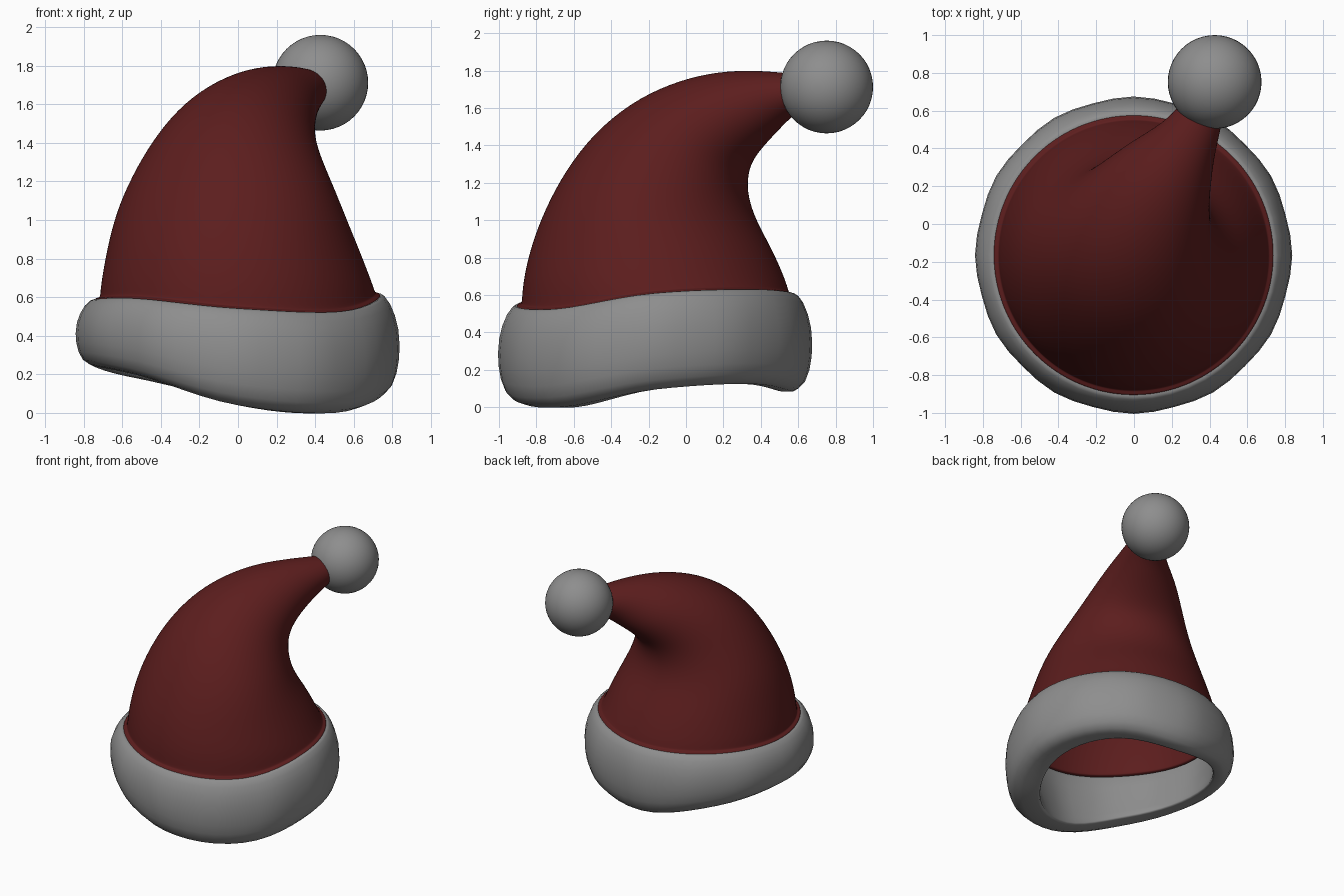
import bpy
import math
from mathutils import Vector

cube = bpy.data.objects.get("Cube")
if cube:
    bpy.data.objects.remove(cube, do_unlink=True)

SEGMENTS = 48
BASE = Vector((-0.002, -0.165, 0))
LEAN = math.atan2(0.9, 0.43)          # heading in which the tip flops over
ALONG = Vector((math.cos(LEAN), math.sin(LEAN), 0))
ACROSS = Vector((-ALONG.y, ALONG.x, 0))
UP = Vector((0, 0, 1))

# Heights of the fur band every 45 degrees, counter-clockwise from +x
BAND_TOP = [0.605, 0.625, 0.60, 0.595, 0.585, 0.59, 0.537, 0.52]
BAND_BOTTOM = [0.095, 0.125, 0.085, 0.18, 0.24, 0.195, 0.04, 0.0]


def material(name, color, roughness):
    mat = bpy.data.materials.new(name)
    mat.use_nodes = True
    mat.diffuse_color = (*color, 1)
    shader = mat.node_tree.nodes["Principled BSDF"]
    shader.inputs["Base Color"].default_value = (*color, 1)
    shader.inputs["Roughness"].default_value = roughness
    return mat


def around(values, angle):
    """Smooth periodic interpolation of evenly spaced values."""
    n = len(values)
    pos = (angle / math.tau * n) % n
    i = int(pos)
    t = pos - i
    a, b, c, d = (values[(i + k) % n] for k in (-1, 0, 1, 2))
    return b + 0.5 * t * (c - a + t * (2 * a - 5 * b + 4 * c - d + t * (3 * (b - c) + d - a)))


def loft(name, rings, mat, closed=False):
    """Skin a list of equal rings with quads."""
    n = len(rings[0])
    count = len(rings)
    faces = []
    for i in range(count if closed else count - 1):
        k = (i + 1) % count
        for j in range(n):
            m = (j + 1) % n
            faces.append((i * n + j, i * n + m, k * n + m, k * n + j))
    mesh = bpy.data.meshes.new(name)
    mesh.from_pydata([v for ring in rings for v in ring], [], faces)
    mesh.materials.append(mat)
    mesh.shade_smooth()
    obj = bpy.data.objects.new(name, mesh)
    bpy.context.collection.objects.link(obj)
    return obj


def radial(angle, radius, z):
    return BASE + Vector((radius * math.cos(angle), radius * math.sin(angle), z))


red = material("red felt", (0.107, 0.0125, 0.0125), 0.8)
fur = material("grey white fur", (0.27, 0.27, 0.27), 0.9)
angles = [math.tau * j / SEGMENTS for j in range(SEGMENTS)]

# Felt cone: a thin flat lip that follows the top of the band
lip = [(0.742, -0.02), (0.743, 0.004), (0.738, 0.010), (0.719, 0.014), (0.714, 0.022)]
rings = [[radial(a, r, around(BAND_TOP, a) + dz) for a in angles] for r, dz in lip]

# Felt cone: slanted sections (outer s, outer z, inner s, inner z, half width, side shift)
sections = [
    (-0.710, 0.67, 0.70, 0.67, 0.705, 0.003),
    (-0.675, 0.85, 0.625, 0.83, 0.66, 0.012),
    (-0.595, 1.06, 0.515, 1.0, 0.605, 0.02),
    (-0.48, 1.275, 0.475, 1.12, 0.535, 0.025),
    (-0.33, 1.475, 0.475, 1.21, 0.455, 0.037),
    (-0.13, 1.635, 0.50, 1.29, 0.38, 0.048),
    (0.09, 1.735, 0.56, 1.36, 0.315, 0.047),
    (0.32, 1.79, 0.64, 1.43, 0.25, 0.037),
    (0.53, 1.802, 0.73, 1.50, 0.18, 0.015),
    (0.72, 1.793, 0.80, 1.555, 0.137, 0.0),
    (0.88, 1.775, 0.89, 1.60, 0.105, 0.0),
]
for s0, z0, s1, z1, width, shift in sections:
    outer = ALONG * s0 + UP * z0
    inner = ALONG * s1 + UP * z1
    centre = BASE + (outer + inner) / 2 + ACROSS * shift
    half = (inner - outer) / 2
    rings.append([centre + half * math.cos(a - LEAN) + ACROSS * width * math.sin(a - LEAN)
                  for a in angles])
cone = loft("felt_cone", rings, red)
smooth = cone.modifiers.new("smooth", "SUBSURF")
smooth.levels = smooth.render_levels = 2

# Fur band: (radius, height fraction, inward curl) section swept round the brim
profile = [
    (0.632, 0.03, 1), (0.636, 0.005, 1), (0.65, 0.0, 1), (0.73, 0.0, 0.3), (0.765, 0.03, 0),
    (0.80, 0.10, 0), (0.822, 0.22, 0), (0.833, 0.36, 0), (0.836, 0.50, 0), (0.830, 0.66, 0),
    (0.814, 0.80, 0), (0.79, 0.92, 0), (0.765, 0.99, 0), (0.75, 1.01, 0), (0.718, 1.0, 0),
    (0.71, 0.96, 0), (0.695, 0.75, 0.2), (0.67, 0.45, 0.5), (0.645, 0.15, 0.9),
]
rings = []
for radius, height, curl in profile:
    ring = []
    for a in angles:
        low, high = around(BAND_BOTTOM, a), around(BAND_TOP, a)
        lumps = 0.004 * math.cos(12 * a) * math.sin(math.pi * height)
        offset = 0.05 * curl * math.cos(a - math.radians(135))
        ring.append(radial(a, radius + lumps + offset, low + (high - low) * height))
    rings.append(ring)
loft("fur_band", rings, fur, closed=True)

# Pompom on the tip
bpy.ops.mesh.primitive_uv_sphere_add(segments=48, ring_count=24, radius=0.248,
                                     location=(0.427, 0.752, 1.712))
pompom = bpy.context.object
pompom.name = "pompom"
pompom.data.materials.append(fur)
bpy.ops.object.shade_smooth()
